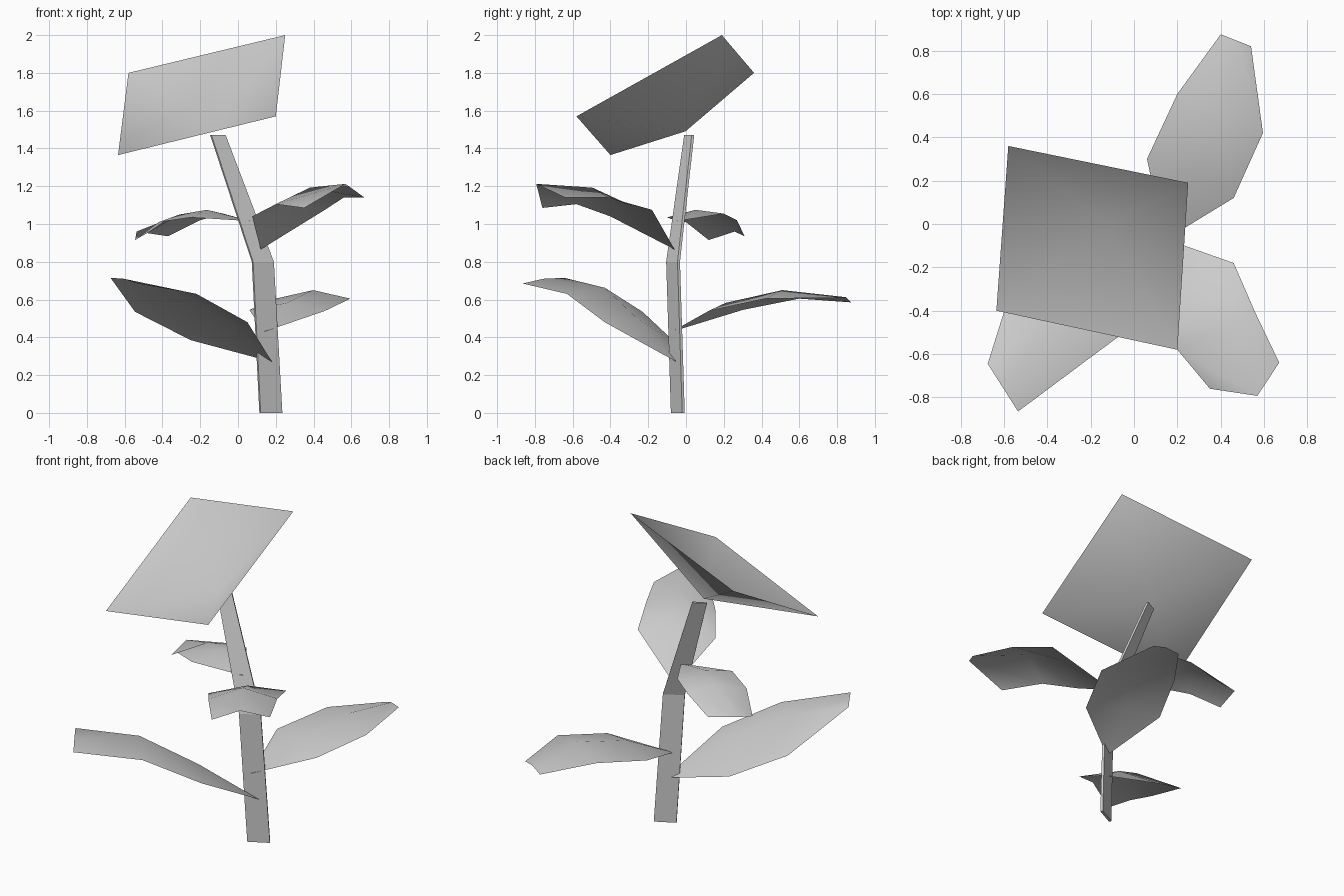
import bpy
from mathutils import Vector

default_cube = bpy.data.objects.get("Cube")
if default_cube:
    bpy.data.objects.remove(default_cube, do_unlink=True)


def make_material(name, colour):
    material = bpy.data.materials.new(name)
    material.use_nodes = True
    material.diffuse_color = colour
    material.node_tree.nodes["Principled BSDF"].inputs["Base Color"].default_value = colour
    return material


grey = make_material("light grey", (0.6, 0.6, 0.6, 1))


def make_object(name, points, faces, smooth):
    mesh = bpy.data.meshes.new(name)
    mesh.from_pydata([tuple(p) for p in points], [], faces)
    mesh.materials.append(grey)
    for polygon in mesh.polygons:
        polygon.use_smooth = smooth
    mesh.update()
    part = bpy.data.objects.new(name, mesh)
    bpy.context.scene.collection.objects.link(part)
    return part


def make_leaf(name, base, rows, lifts, tip_push):
    """Folded leaf sheet: a base point, then rows of left edge, raised rib, right edge."""
    points = [Vector(base)]
    middles = [(Vector(left) + Vector(right)) / 2 for left, right in rows]
    outward = middles[2] - middles[1]
    outward.z = 0
    ribs = [middle + Vector((0, 0, lift)) for middle, lift in zip(middles, lifts)]
    ribs[2] += outward.normalized() * tip_push
    for (left, right), rib in zip(rows, ribs):
        points += [Vector(left), rib, Vector(right)]
    faces = [(0, 2, 1), (0, 3, 2)]
    for start in (1, 4):
        for k in (start, start + 1):
            faces.append((k, k + 1, k + 4, k + 3))
    return make_object(name, points, faces, True)


# Stem: a thin bent strip, given by its two front edges at three heights
stem_edges = [
    ((.12, -.08, 0), (.235, -.02, 0)),
    ((.08, -.105, .8), (.19, -.045, .8)),
    ((-.14, -.01, 1.47), (-.065, .03, 1.47)),
]
stem_points = []
for left, right in stem_edges:
    left, right = Vector(left), Vector(right)
    across = (right - left).normalized()
    thickness = Vector((-across.y, across.x, 0)) * .015
    stem_points += [left, right, right + thickness, left + thickness]
stem_faces = [(3, 2, 1, 0), (8, 9, 10, 11)]
for ring in (0, 4):
    for k in range(4):
        n = (k + 1) % 4
        stem_faces.append((ring + k, ring + n, ring + n + 4, ring + k + 4))
make_object("stem", stem_points, stem_faces, False)

# Flower head: a tilted square sheet with its centre pushed down to the stem
corners = [Vector(c) for c in ((-.58, .36, 1.8), (-.635, -.4, 1.365),
                               (.2, -.58, 1.57), (.25, .19, 2))]
centre = sum(corners, Vector()) / 4
down = (corners[3] - corners[0]).cross(corners[1] - corners[0]).normalized()
make_object("flower_head", corners + [centre + down * .23],
            [(k, (k + 1) % 4, 4) for k in range(4)], True)

# Leaves, from the lowest to the highest
make_leaf("lower_front_leaf", (.18, -.05, .27),
          [((.05, -.43, .48), (-.25, -.07, .385)),
           ((-.22, -.63, .63), (-.545, -.23, .535)),
           ((-.535, -.865, .685), (-.675, -.645, .715))],
          (.06, .08, .01), 0)
make_leaf("lower_back_leaf", (.14, -.075, .43),
          [((.46, .12, .54), (.06, .3, .545)),
           ((.595, .42, .605), (.2, .6, .605)),
           ((.54, .82, .61), (.4, .875, .585))],
          (.04, .045, .015), 0)
make_leaf("upper_front_leaf", (.12, -.06, .865),
          [((.075, -.4, 1.04), (.46, -.18, 1.075)),
           ((.2, -.58, 1.105), (.56, -.41, 1.14)),
           ((.35, -.76, 1.085), (.67, -.64, 1.14))],
          (.04, .07, .1), .11)
make_leaf("upper_back_leaf", (.07, -.05, 1.015),
          [((-.08, .2, 1.055), (-.25, -.1, 1.035)),
           ((-.2, .27, 1.02), (-.42, 0, 1.01)),
           ((-.37, .31, .935), (-.545, .12, .915))],
          (.03, .035, .035), .09)
